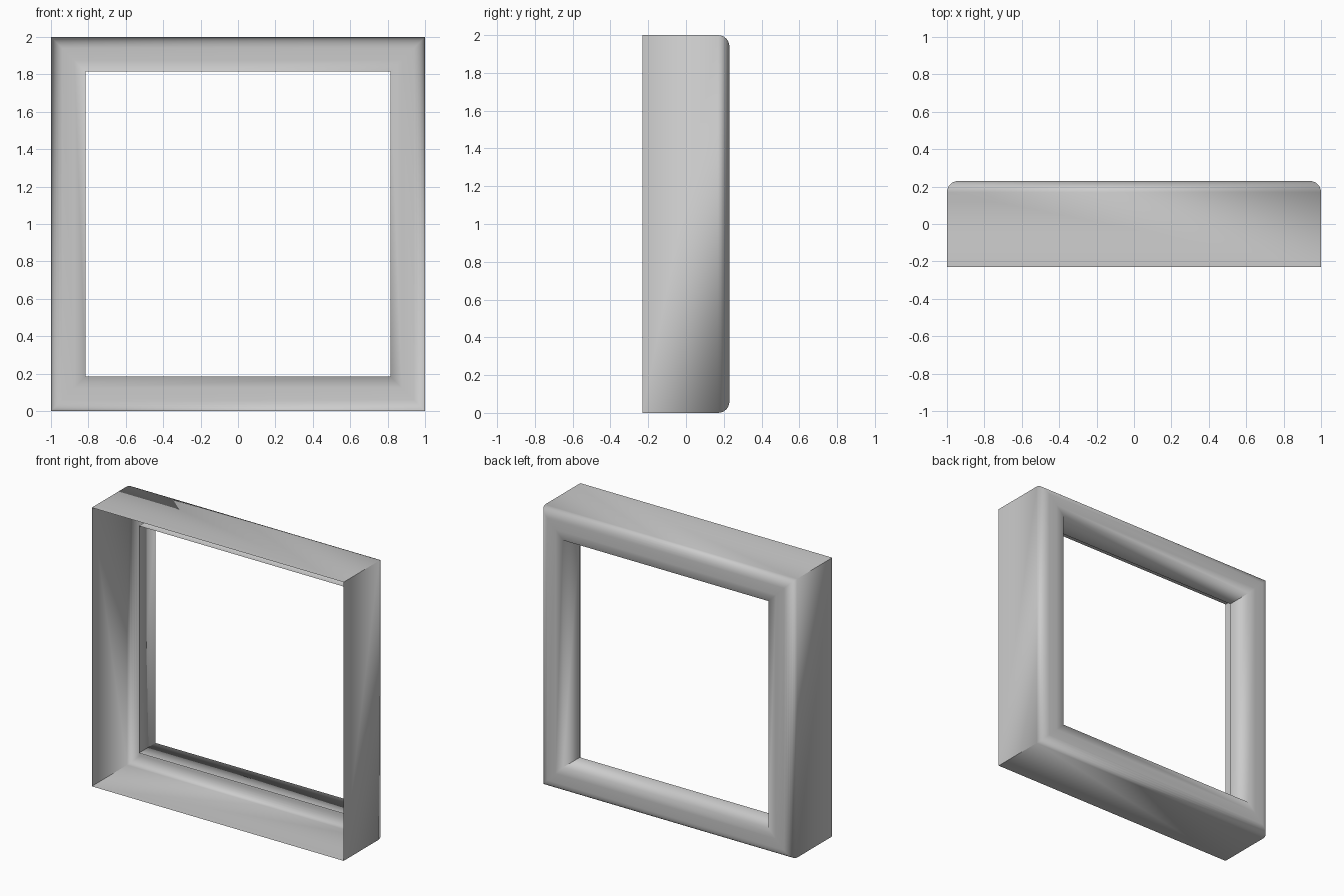
import bpy, bmesh, math

if "Cube" in bpy.data.objects:
    bpy.data.objects.remove(bpy.data.objects["Cube"])

HALF, DEPTH, OPENING, LIP_Y, R = 1.0, 0.23, 0.815, 0.04, 0.06

# Cross-section (half width, y): outer wall, rounded back edge, back flange, inner lip
profile = [(HALF, -DEPTH)]
for i in range(7):
    a = math.radians(90 * i / 6)
    profile.append((HALF - R + R * math.cos(a), DEPTH - R + R * math.sin(a)))
profile += [(0.875, DEPTH), (OPENING, DEPTH), (OPENING, LIP_Y)]

# Square rings joined into a thin open-fronted shell
bm = bmesh.new()
corners = [(-1, -1), (1, -1), (1, 1), (-1, 1)]
rings = [[bm.verts.new((sx * w, y, 1 + sz * w)) for sx, sz in corners]
         for w, y in profile]
for a, b in zip(rings, rings[1:]):
    for i in range(4):
        j = (i + 1) % 4
        f = bm.faces.new((a[i], b[i], b[j], a[j]))
        f.smooth = True

# Crisp mitre corners on the outer wall and the inner lip
for a, b in (rings[:2], rings[-2:]):
    for u, v in zip(a, b):
        bm.edges.get((u, v)).smooth = False

# Make the outer wall face outward
bm.normal_update()
f = next(f for f in rings[0][0].link_faces)
c = f.calc_center_median()
if f.normal.x * c.x + f.normal.z * (c.z - 1) < 0:
    bmesh.ops.reverse_faces(bm, faces=bm.faces[:])

mesh = bpy.data.meshes.new("window_frame")
bm.to_mesh(mesh)
bm.free()
frame = bpy.data.objects.new("window_frame", mesh)
bpy.context.collection.objects.link(frame)
